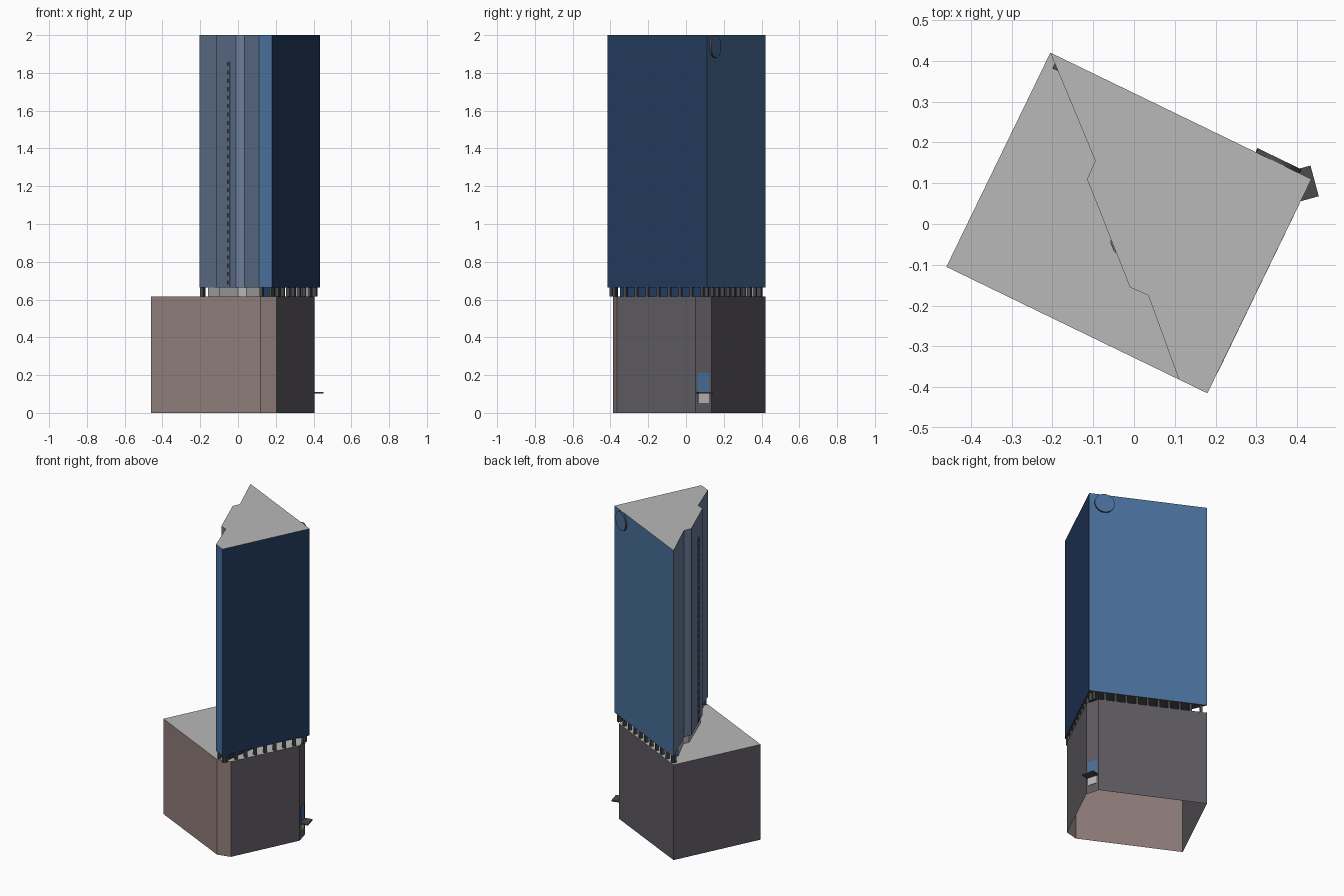
import bpy, bmesh, math
from mathutils import Vector

cube = bpy.data.objects.get("Cube")
if cube:
    bpy.data.objects.remove(cube, do_unlink=True)


def material(name, rgb):
    m = bpy.data.materials.new(name)
    m.use_nodes = True
    m.diffuse_color = (*rgb, 1)
    m.node_tree.nodes["Principled BSDF"].inputs["Base Color"].default_value = (*rgb, 1)
    return m


MATS = [
    material("light_grey_roof", (0.48, 0.48, 0.48)),
    material("brown_stone", (0.28, 0.21, 0.195)),
    material("charcoal_wall", (0.113, 0.105, 0.12)),
    material("blue_glass", (0.07, 0.16, 0.33)),
    material("navy_glass", (0.016, 0.042, 0.11)),
    material("slate_glass", (0.155, 0.215, 0.345)),
    material("dark_trim", (0.07, 0.07, 0.075)),
]
ROOF, STONE, WALL, BLUE, NAVY, SLATE, DARK = range(len(MATS))


def finish(name, bm):
    mesh = bpy.data.meshes.new(name)
    bm.to_mesh(mesh)
    bm.free()
    for m in MATS:
        mesh.materials.append(m)
    obj = bpy.data.objects.new(name, mesh)
    bpy.context.collection.objects.link(obj)
    return obj


def prism(name, outline, z0, z1, sides, top, bottom=None):
    """Extrude a counterclockwise outline; one material index per side."""
    bm = bmesh.new()
    low = [bm.verts.new((x, y, z0)) for x, y in outline]
    high = [bm.verts.new((x, y, z1)) for x, y in outline]
    n = len(outline)
    for i in range(n):
        j = (i + 1) % n
        bm.faces.new((low[i], low[j], high[j], high[i])).material_index = sides[i]
    bm.faces.new(high).material_index = top
    if bottom is not None:
        bm.faces.new(low[::-1]).material_index = bottom
    return finish(name, bm)


def add_box(bm, centre, along, size, mat):
    """Box with its width along a horizontal direction; size = width, depth, height."""
    u = Vector((along.x, along.y, 0)).normalized()
    v = Vector((-u.y, u.x, 0))
    verts = bmesh.ops.create_cube(bm, size=1)["verts"]
    for w in verts:
        c = w.co.copy()
        w.co = centre + u * c.x * size[0] + v * c.y * size[1] + Vector((0, 0, c.z * size[2]))
    for f in {f for w in verts for f in w.link_faces}:
        f.material_index = mat


# Corners of the rotated plot
BACK, EAST = Vector((-0.205, 0.42, 0)), Vector((0.435, 0.11, 0))
SOUTH, WEST = Vector((0.18, -0.415, 0)), Vector((-0.46, -0.105, 0))
BASE_TOP, TOWER_BOTTOM = 0.615, 0.665

# Base block with two clipped corners, open underneath
door_a, door_b = Vector((0.406, 0.05, 0)), Vector((0.383, 0.135, 0))
base = [BACK.xy, WEST.xy, (0.12, -0.386), (0.205, -0.365), door_a.xy, door_b.xy]
prism("base_block", base, 0, BASE_TOP, [WALL, STONE, STONE, WALL, WALL, WALL], ROOF)

# Tower with a stepped glass side
step = [(-0.095, 0.155), (-0.115, 0.11), (-0.01, -0.155), (0.035, -0.175), (0.11, -0.381)]
prism("tower", [BACK.xy, *step, SOUTH.xy, EAST.xy], TOWER_BOTTOM, 2.0,
      [SLATE] * 5 + [BLUE, NAVY, BLUE], ROOF, DARK)

# Recessed core on the open storey
core = [(-0.16, 0.31), (-0.085, 0.15), (-0.1, 0.11), (0.0, -0.15), (0.045, -0.17),
        (0.115, -0.345), (0.18, -0.35), (0.24, 0.10)]
prism("recessed_core", core, BASE_TOP, TOWER_BOTTOM, [ROOF] * 5 + [NAVY, NAVY, BLUE], ROOF)

# Columns of the open storey
bm = bmesh.new()
inset = 0.015
for start, end, count in ((SOUTH, EAST, 9), (EAST, BACK, 11)):
    d = (end - start).normalized()
    inward = Vector((-d.y, d.x, 0))
    for i in range(count):
        p = start.lerp(end, (i + 0.5) / count) + inward * inset
        p.z = (BASE_TOP + TOWER_BOTTOM) / 2
        add_box(bm, p, d, (0.015, 0.02, TOWER_BOTTOM - BASE_TOP), DARK)
for p in (Vector((-0.19, 0.385, 0)), Vector((0.125, -0.37, 0)), Vector((0.175, -0.395, 0))):
    p.z = (BASE_TOP + TOWER_BOTTOM) / 2
    add_box(bm, p, SOUTH - WEST, (0.015, 0.015, TOWER_BOTTOM - BASE_TOP), DARK)
finish("open_storey_columns", bm)

# Vertical strip of small vents on the stepped side
bm = bmesh.new()
a, b = Vector((*step[1], 0)), Vector((*step[2], 0))
mid = a.lerp(b, 0.62)
add_box(bm, mid + Vector((0, 0, 1.265)), b - a, (0.034, 0.004, 1.19), SLATE)
for i in range(27):
    add_box(bm, mid + Vector((0, 0, 0.69 + i * 0.0445)), b - a, (0.026, 0.008, 0.022), DARK)
finish("vent_strip", bm)

# Round plate near the top of the back wall
d = (BACK - EAST).normalized()
out = Vector((d.y, -d.x, 0))
bm = bmesh.new()
bmesh.ops.create_cone(bm, cap_ends=True, segments=32, radius1=0.06, radius2=0.06, depth=0.012)
for f in bm.faces:
    f.material_index = BLUE if abs(f.normal.z) > 0.9 else DARK
plate = finish("round_plate", bm)
plate.rotation_euler = out.to_track_quat("Z", "Y").to_euler()
plate.location = Vector((0.352, 0.15, 1.94)) + out * 0.005

# Entrance on the clipped corner: door, window above and canopy
d = door_b - door_a
out = Vector((d.y, -d.x, 0)).normalized()
centre = (door_a + door_b) / 2
bm = bmesh.new()
add_box(bm, centre + Vector((0, 0, 0.0775)), d, (0.058, 0.006, 0.05), ROOF)
finish("entrance_door", bm)
bm = bmesh.new()
add_box(bm, centre + Vector((0, 0, 0.16)), d, (0.066, 0.006, 0.1), BLUE)
finish("entrance_window", bm)
bm = bmesh.new()
add_box(bm, centre + out * 0.024 + Vector((0, 0, 0.107)), d, (0.078, 0.052, 0.008), DARK)
finish("entrance_canopy", bm)
